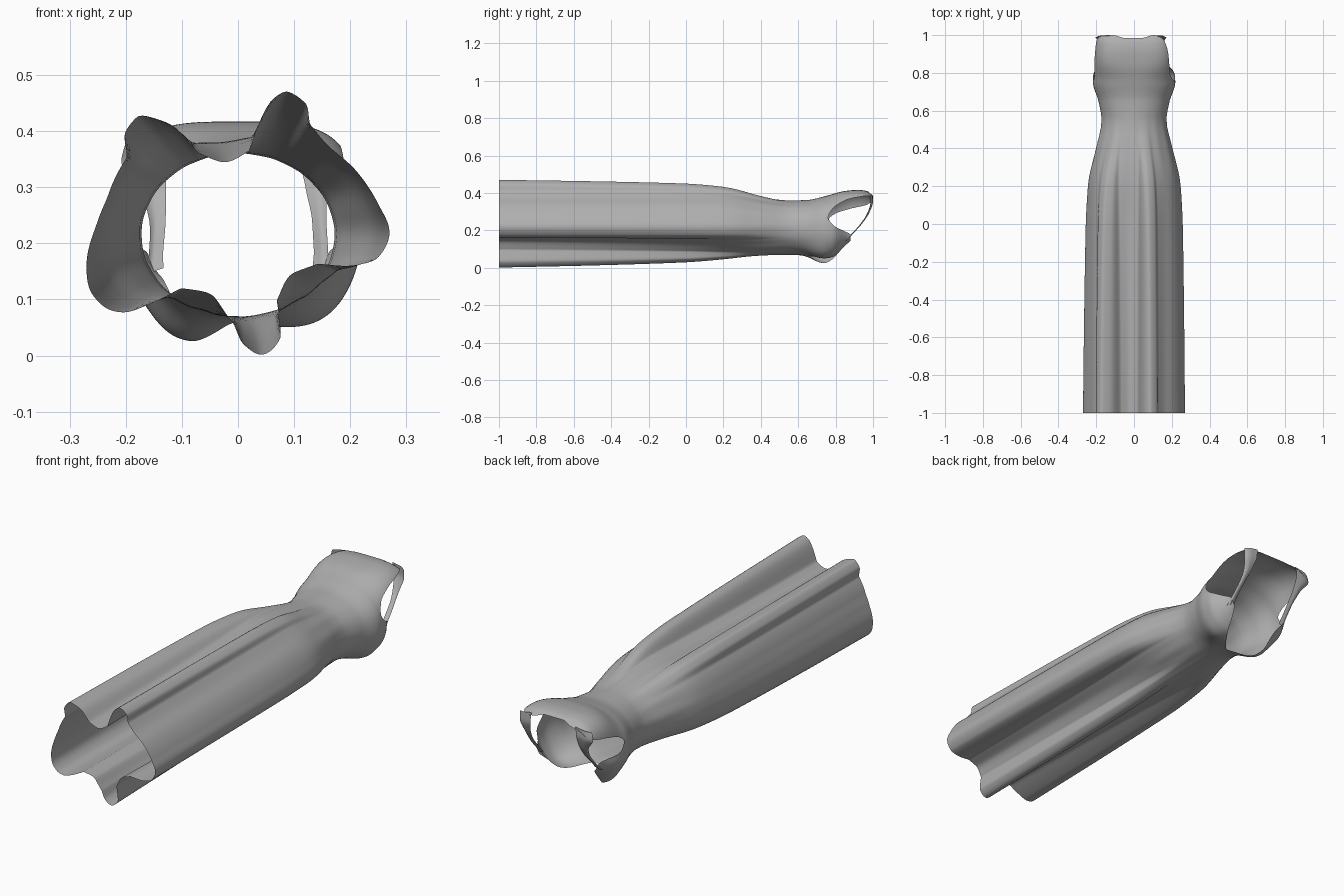
import bpy, math

if "Cube" in bpy.data.objects:
    bpy.data.objects.remove(bpy.data.objects["Cube"])

CZ = 0.215          # height of the gown's long axis
N = 288             # samples around the body


def spline(keys, x):
    """Smooth, overshoot-free interpolation through sorted (x, value) keys."""
    if x <= keys[0][0]:
        return keys[0][1]
    if x >= keys[-1][0]:
        return keys[-1][1]
    i = max(k for k in range(len(keys) - 1) if keys[k][0] <= x)

    def slope(k):
        return (keys[k + 1][1] - keys[k][1]) / (keys[k + 1][0] - keys[k][0])

    def tangent(k):
        if k == 0 or k == len(keys) - 1:
            return 0.0 if k else slope(0)
        a, b = slope(k - 1), slope(k)
        return 2 * a * b / (a + b) if a * b > 0 else 0.0

    h = keys[i + 1][0] - keys[i][0]
    t = (x - keys[i][0]) / h
    return ((2 * t**3 - 3 * t**2 + 1) * keys[i][1] + (t**3 - 2 * t**2 + t) * h * tangent(i)
            + (3 * t**2 - 2 * t**3) * keys[i + 1][1] + (t**3 - t**2) * h * tangent(i + 1))


def smooth(t):
    t = min(1, max(0, t))
    return t * t * (3 - 2 * t)


def wrap(keys):
    """Repeat angle keys so they interpolate around the full circle."""
    keys = sorted(keys)
    return [(a - 360, v) for a, v in keys] + keys + [(a + 360, v) for a, v in keys]


# Hem outline (x, z): the folds of the skirt
hem_points = [(-.27, .16), (-.265, .12), (-.24, .088), (-.2, .077), (-.15, .095), (-.1, .12),
              (-.05, .11), (-.01, .06), (.01, .02), (.045, .002), (.075, .03), (.073, .07),
              (.07, .10), (.09, .14), (.14, .163), (.2, .16), (.25, .175), (.27, .22),
              (.25, .27), (.21, .33), (.16, .375), (.13, .41), (.12, .45), (.09, .47),
              (.06, .455), (.04, .42), (.02, .365), (-.02, .345), (-.07, .36), (-.11, .405),
              (-.14, .42), (-.18, .425), (-.2, .4), (-.2, .35), (-.23, .29), (-.25, .24)]
hem = wrap([(math.degrees(math.atan2(z - CZ, x)), math.hypot(x, z - CZ)) for x, z in hem_points])

# Top edge of the bodice by angle: plunging neck, cups, armholes, back
edge = wrap([(-90, .66), (-75, .70), (-60, .77), (-48, .82), (-36, .855), (-24, .88), (-14, .88),
             (-5, .84), (4, .785), (14, .76), (28, .785), (38, .85), (44, .94), (49, .985), (58, 1.0),
             (78, .985), (105, .985), (124, 1.0), (140, .998), (148, .97), (154, .88), (160, .80),
             (168, .765), (177, .785), (186, .84), (194, .88), (204, .88), (216, .855), (228, .82),
             (240, .77), (255, .70)])

# Body section along the length: half width, back depth, front depth, squareness
width = [(0, .235), (.2, .228), (.4, .194), (.55, .172), (.65, .188), (.75, .217), (.85, .215), (1, .21)]
back = [(0, .205), (.2, .195), (.4, .163), (.55, .145), (.65, .148), (.75, .170), (.85, .196),
        (.92, .202), (.97, .195), (1, .175)]
front = [(0, .15), (.2, .148), (.55, .145), (.65, .146), (.75, .15), (.85, .14), (1, .12)]
square = [(.55, 2), (.75, 2.3), (.9, 3.6)]
fold = [(-1, 1), (-.5, .87), (0, .66), (.2, .45), (.4, .12), (.55, 0)]


def radius(deg, y):
    a = math.radians(deg)
    c, s = math.cos(a), math.sin(a)
    n = spline(square, y) if s > 0 else 2 + .5 * (spline(square, y) - 2)
    depth = spline(back if s > 0 else front, y)
    r = (abs(c / spline(width, y))**n + abs(s / depth)**n) ** (-1 / n)
    # cup tops lean in toward the straps
    r *= 1 - .24 * smooth((y - .78) / .10) * smooth((.2 - s) / .3)
    # skirt folds, fading toward the waist
    w = spline(fold, y) ** (1 + .4 * max(0, -s)**4)
    r += (hem_r[deg] - r) * w
    # bust cups
    for centre, size in ((-118, .05), (-47, .034)):
        d = (deg - centre + 180) % 360 - 180
        r += size * math.exp(-(d / 26)**2 - ((y - .735) / .085)**2)
    # soft gathers around the waist
    r += .001 * math.sin(a * 17 + 1) * math.exp(-((y - .40) / .14)**2)
    return r


def add_mesh(name, verts, faces, mat):
    me = bpy.data.meshes.new(name)
    me.from_pydata(verts, [], faces)
    me.materials.append(mat)
    for p in me.polygons:
        p.use_smooth = True
    me.update()
    ob = bpy.data.objects.new(name, me)
    bpy.context.collection.objects.link(ob)
    return ob


cloth = bpy.data.materials.new("grey_cloth")
cloth.diffuse_color = (.43, .43, .43, 1)
cloth.use_nodes = True
cloth.node_tree.nodes["Principled BSDF"].inputs["Base Color"].default_value = cloth.diffuse_color

# Gown: skirt rows up to the waist, then rows stretched to the top edge
degs = [-180 + 360 * i / N for i in range(N)]
hem_r = {d: spline(hem, d) for d in degs}
top = {d: spline(edge, d) for d in degs}
SKIRT, BODICE, WAIST = 40, 32, .55
verts, faces = [], []
for j in range(SKIRT + BODICE + 1):
    for d in degs:
        if j <= SKIRT:
            y = -1 + (WAIST + 1) * j / SKIRT
        else:
            y = WAIST + (top[d] - WAIST) * (j - SKIRT) / BODICE
        r, a = radius(d, y), math.radians(d)
        verts.append((r * math.cos(a), y, CZ + r * math.sin(a)))
for j in range(SKIRT + BODICE):
    for i in range(N):
        k = (i + 1) % N
        faces.append((j * N + i, j * N + k, (j + 1) * N + k, (j + 1) * N + i))
add_mesh("gown", verts, [f[::-1] for f in faces], cloth)

# Shoulder straps: ribbons from each cup over the shoulder to the back (x, y, z, width)
right = [(.150, .865, .150, .034), (.148, .895, .185, .026), (.145, .94, .235, .026),
         (.140, .98, .295, .040), (.140, .999, .35, .064), (.137, .997, .392, .068)]
left = [(-.150, .865, .150, .034), (-.146, .895, .185, .026), (-.143, .94, .235, .028),
        (-.150, .98, .295, .044), (-.168, .998, .35, .08), (-.160, .996, .385, .08)]
for side, path, name in ((1, right, "right_strap"), (-1, left, "left_strap")):
    cols = [[(i, p[k]) for i, p in enumerate(path)] for k in range(4)]
    steps, across = 30, 6
    verts, faces = [], []
    for j in range(steps + 1):
        x, y, z, w = (spline(c, 5 * j / steps) for c in cols)
        for i in range(across + 1):
            u = i / across - .5
            # the outer side curls slightly down around the shoulder
            verts.append((x + side * u * w, y - .05 * max(0, u)**2, z - .012 * u))
    m = across + 1
    for j in range(steps):
        for i in range(across):
            f = (j * m + i, j * m + i + 1, (j + 1) * m + i + 1, (j + 1) * m + i)
            faces.append(f if side < 0 else f[::-1])
    add_mesh(name, verts, faces, cloth)
